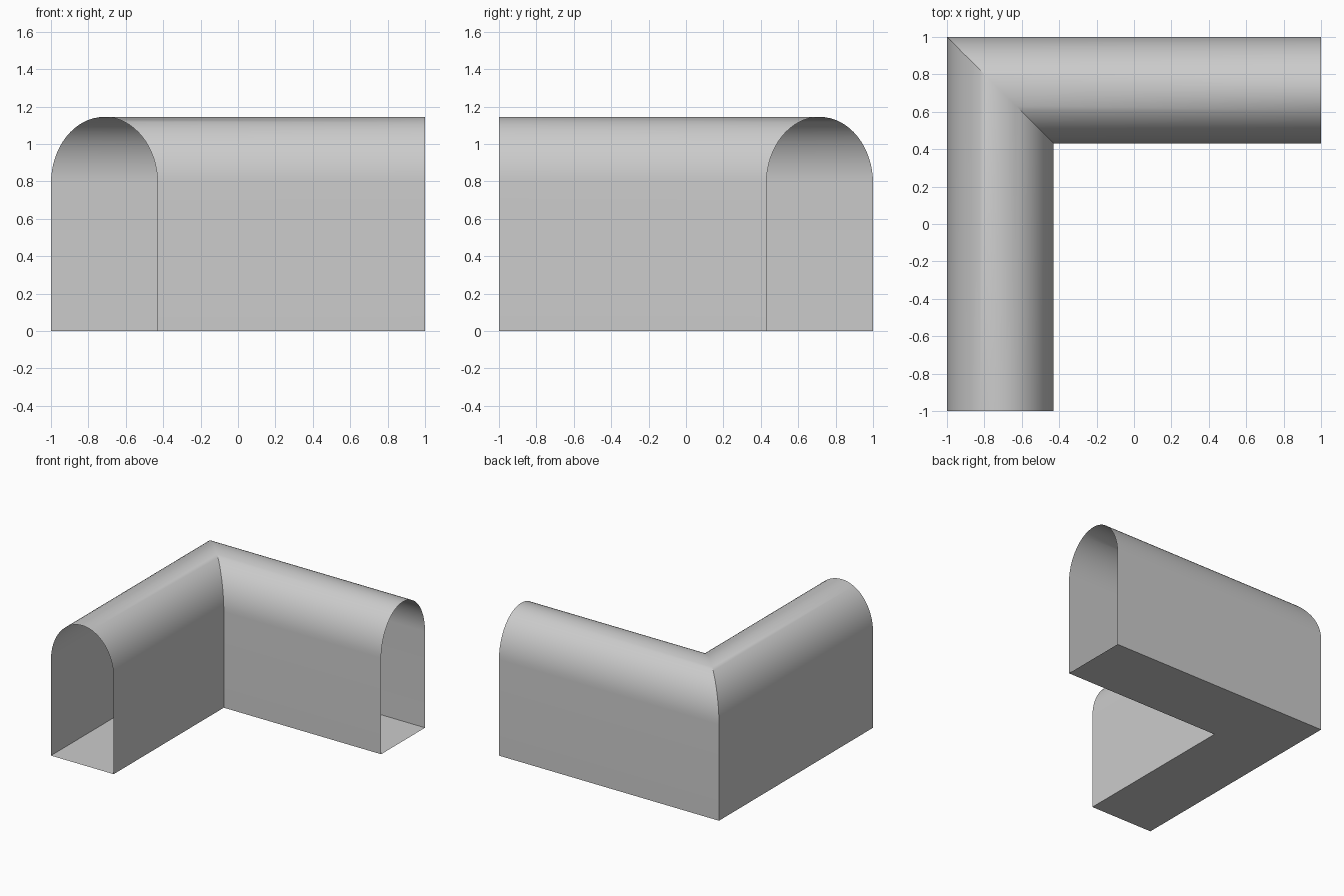
import bpy, bmesh, math

# Remove the default cube
cube = bpy.data.objects.get("Cube")
if cube:
    bpy.data.objects.remove(cube, do_unlink=True)

# Plain grey for the whole shell
GREY = (0.6, 0.6, 0.6, 1.0)
mat = bpy.data.materials.new("plain_grey")
mat.use_nodes = True
mat.diffuse_color = GREY
mat.node_tree.nodes["Principled BSDF"].inputs["Base Color"].default_value = GREY

HALF, SPRING, TOP = 0.285, 0.79, 1.145   # half width, wall height, crown height
MID = 1 - HALF                           # distance of the centre line from the origin
STEPS = 32

# Arched cross-section: (offset towards the outer corner side, height)
profile = [(HALF, 0)]
for i in range(STEPS + 1):
    a = math.pi * i / STEPS
    profile.append((HALF * math.cos(a), SPRING + (TOP - SPRING) * math.sin(a)))
profile.append((-HALF, 0))

# Sweep it along the L: front end, mitred corner, left end
stations = [
    lambda o, z: (-MID - o, -1, z),
    lambda o, z: (-MID - o, MID + o, z),
    lambda o, z: (1, MID + o, z),
]
bm = bmesh.new()
rings = [[bm.verts.new(place(o, z)) for o, z in profile] for place in stations]
n = len(profile)
for r0, r1 in zip(rings, rings[1:]):
    for i in range(n):                   # the last strip closes the floor
        j = (i + 1) % n
        bm.faces.new((r0[i], r0[j], r1[j], r1[i]))
bmesh.ops.recalc_face_normals(bm, faces=bm.faces)

# Make sure the crown faces upwards
bm.normal_update()
crown = max(bm.faces, key=lambda f: f.calc_center_median().z)
if crown.normal.z < 0:
    bmesh.ops.reverse_faces(bm, faces=bm.faces)

mesh = bpy.data.meshes.new("corner_tunnel")
bm.to_mesh(mesh)
bm.free()
mesh.materials.append(mat)
tunnel = bpy.data.objects.new("corner_tunnel", mesh)
bpy.context.collection.objects.link(tunnel)

# Smooth arch, sharp floor edges and mitre
bpy.ops.object.select_all(action='DESELECT')
tunnel.select_set(True)
bpy.context.view_layer.objects.active = tunnel
bpy.ops.object.shade_smooth_by_angle(angle=math.radians(30))
